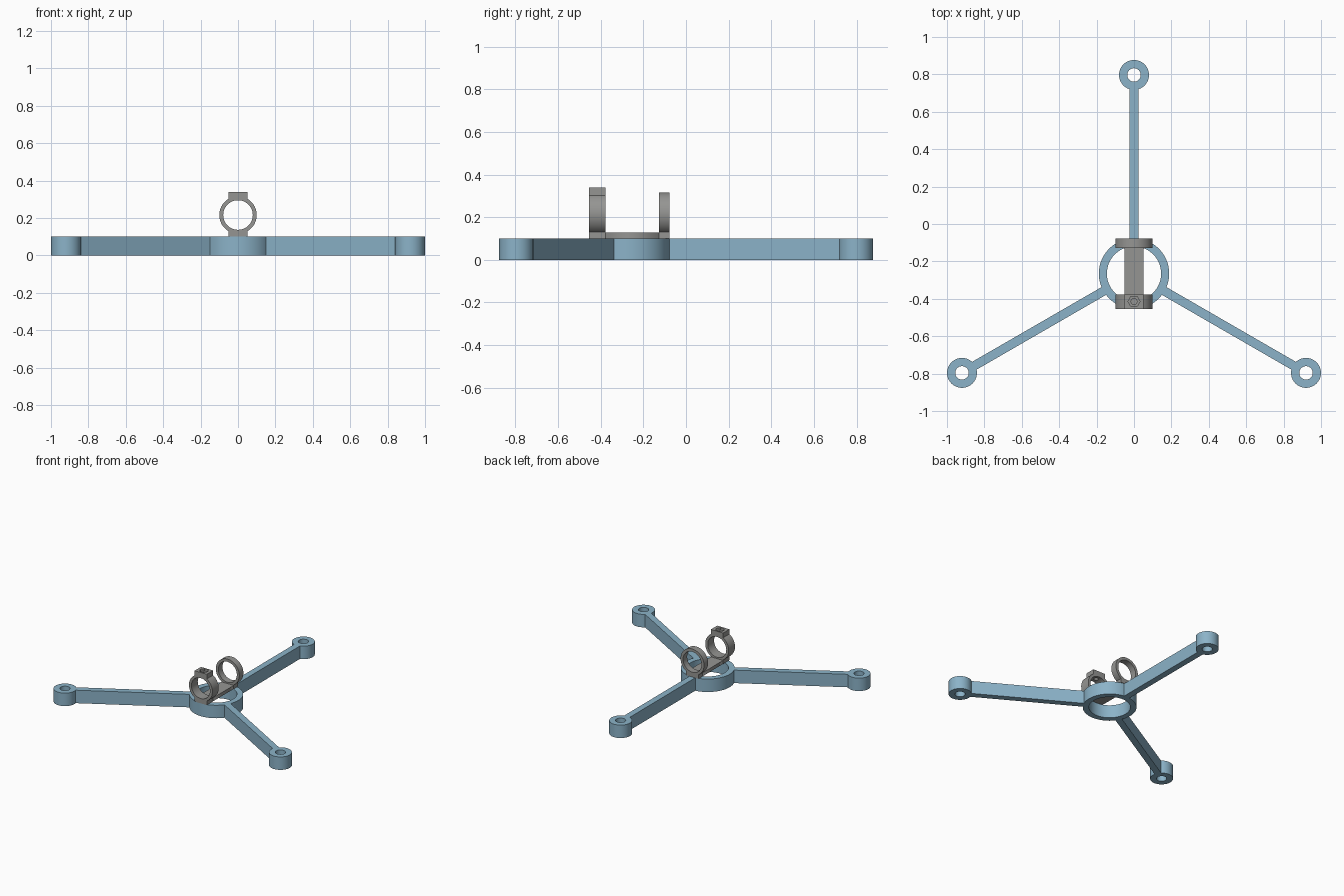
import bpy, bmesh, math
from math import sin, cos, asin, pi, radians

if "Cube" in bpy.data.objects:
    bpy.data.objects.remove(bpy.data.objects["Cube"])


def material(name, rgb):
    m = bpy.data.materials.new(name)
    m.diffuse_color = (*rgb, 1)
    m.use_nodes = True
    m.node_tree.nodes["Principled BSDF"].inputs["Base Color"].default_value = m.diffuse_color
    return m


BLUE = material("steel blue", (0.26, 0.45, 0.58))
GREY = material("mid grey", (0.30, 0.30, 0.29))


def arc(cx, cy, r, a0, a1, n):
    return [(cx + r * cos(a0 + (a1 - a0) * i / n),
             cy + r * sin(a0 + (a1 - a0) * i / n)) for i in range(n + 1)]


def circle(cx, cy, r, n=48):
    return arc(cx, cy, r, 0, 2 * pi, n)[:-1]


def plate(name, loops, thickness, loc, mat, upright=False):
    """Extrude an outline with holes into a closed solid, centred on loc."""
    cu = bpy.data.curves.new(name, 'CURVE')
    cu.dimensions, cu.fill_mode, cu.extrude = '2D', 'BOTH', thickness / 2
    for pts in loops:
        sp = cu.splines.new('POLY')
        sp.points.add(len(pts) - 1)
        for p, (x, y) in zip(sp.points, pts):
            p.co = (x, y, 0, 1)
        sp.use_cyclic_u = True
    tmp = bpy.data.objects.new(name + "_outline", cu)
    bpy.context.collection.objects.link(tmp)
    bpy.context.view_layer.update()
    me = bpy.data.meshes.new_from_object(
        tmp.evaluated_get(bpy.context.evaluated_depsgraph_get()))
    bpy.data.objects.remove(tmp)
    bm = bmesh.new()
    bm.from_mesh(me)
    bmesh.ops.remove_doubles(bm, verts=bm.verts, dist=1e-5)
    bmesh.ops.recalc_face_normals(bm, faces=bm.faces)
    bm.to_mesh(me)
    bm.free()
    me.materials.clear()
    me.materials.append(mat)
    ob = bpy.data.objects.new(name, me)
    bpy.context.collection.objects.link(ob)
    ob.location = loc
    if upright:
        ob.rotation_euler.x = pi / 2
    return ob


def smooth(ob):
    bpy.ops.object.select_all(action='DESELECT')
    ob.select_set(True)
    bpy.context.view_layer.objects.active = ob
    bpy.ops.object.shade_smooth_by_angle(angle=radians(30))


# Three-armed frame: hub ring, arms and eyelets in one outline
HUB_Y, HUB_R, HUB_HOLE = -0.265, 0.188, 0.145
REACH, EYE_R, EYE_HOLE, HALF_W, H = 1.062, 0.08, 0.036, 0.024, 0.10
hub_a, eye_a = asin(HALF_W / HUB_R), asin(HALF_W / EYE_R)
outline, holes = [], [circle(0, 0, HUB_HOLE, 64)]
for k in range(3):
    a = pi / 2 + k * 2 * pi / 3
    ex, ey = REACH * cos(a), REACH * sin(a)
    outline += arc(ex, ey, EYE_R, a - pi + eye_a, a + pi - eye_a, 40)
    outline += arc(0, 0, HUB_R, a + hub_a, a + 2 * pi / 3 - hub_a, 24)
    holes.append(circle(ex, ey, EYE_HOLE, 32))
smooth(plate("tripod_frame", [outline] + holes, H, (0, HUB_Y, H / 2), BLUE))

# Tube clamps: rings on a short neck, the front one with a screw block on top
AXIS_Z, OUT_R, IN_R, HALF_B = 0.216, 0.10, 0.079, 0.052
BLOCK_TOP = 0.338
c = asin(HALF_B / OUT_R)
neck = [(-HALF_B, H - AXIS_Z), (HALF_B, H - AXIS_Z)]
block = [(HALF_B, BLOCK_TOP - AXIS_Z), (-HALF_B, BLOCK_TOP - AXIS_Z)]
bore = circle(0, 0, IN_R, 64)
back = neck + arc(0, 0, OUT_R, -pi / 2 + c, 1.5 * pi - c, 60)
front = (neck + arc(0, 0, OUT_R, -pi / 2 + c, pi / 2 - c, 30) + block
         + arc(0, 0, OUT_R, pi / 2 + c, 1.5 * pi - c, 30))
smooth(plate("back_clamp", [back, bore], 0.05, (0, -0.102, AXIS_Z), GREY, True))
front_clamp = plate("front_clamp", [front, bore], 0.077,
                    (0, -0.4165, AXIS_Z), GREY, True)

# Hexagonal nut pocket and screw hole in the block
for sides, r, z0 in ((6, 0.032, 0.32), (24, 0.016, 0.26)):
    cutter = plate("cutter", [circle(0, 0, r, sides)], 0.36 - z0,
                   (0, -0.414, (0.36 + z0) / 2), GREY)
    cutter.hide_render = True
    mod = front_clamp.modifiers.new("cut", 'BOOLEAN')
    mod.operation, mod.solver, mod.object = 'DIFFERENCE', 'EXACT', cutter
    bpy.context.view_layer.objects.active = front_clamp
    bpy.ops.object.modifier_apply(modifier=mod.name)
    bpy.data.objects.remove(cutter)
smooth(front_clamp)

# Strip joining the clamps across the hub
y0, y1 = -0.378, -0.127
strip = [(-HALF_B, y0), (HALF_B, y0), (HALF_B, y1), (-HALF_B, y1)]
plate("base_strip", [strip], 0.027, (0, 0, H + 0.0135), GREY)
